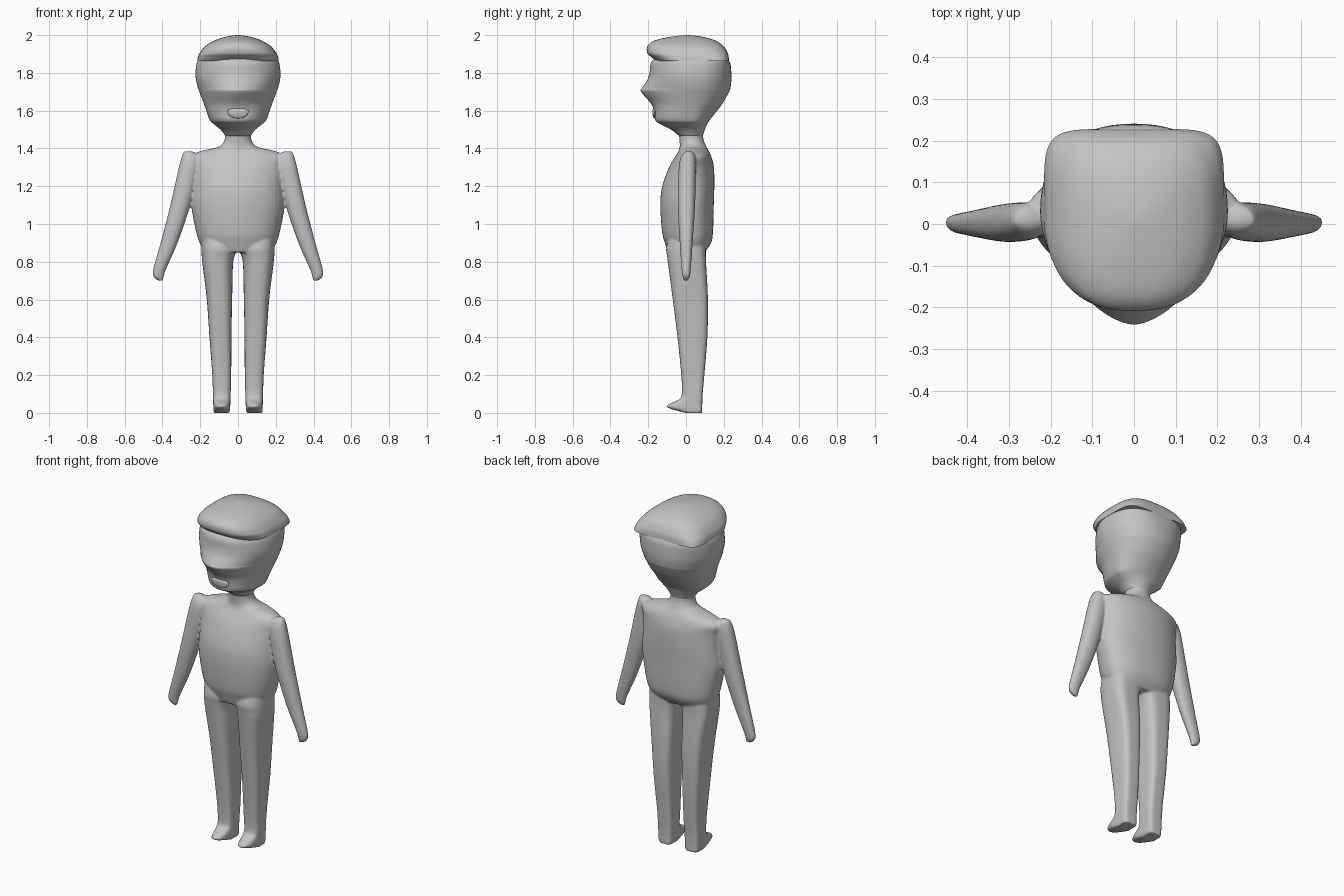
import bpy, bmesh, math

grey = bpy.data.materials.new("plain grey")
grey.diffuse_color = (0.55, 0.55, 0.55, 1)


def smooth_rows(rows, steps):
    # Catmull-Rom interpolation between section rows
    out = []
    for i in range(len(rows) - 1):
        a, b = rows[max(i - 1, 0)], rows[i]
        c, d = rows[i + 1], rows[min(i + 2, len(rows) - 1)]
        for s in range(steps):
            t = s / steps
            out.append([0.5 * (2 * q + (r - p) * t + (2 * p - 5 * q + 4 * r - w) * t * t
                               + (3 * q - p - 3 * r + w) * t ** 3)
                        for p, q, r, w in zip(a, b, c, d)])
    out.append(list(rows[-1]))
    return out


def loft(bm, rows, yc, side=1, steps=4, n=48):
    # row: height, centre x, half width, front y, back y, front squareness, back squareness
    rings = []
    for z, cx, hw, yf, yb, nf, nb in smooth_rows(rows, steps):
        mid = min(max(yc, yf + 0.2 * (yb - yf)), yb - 0.2 * (yb - yf))
        ring = []
        for k in range(n):
            a = 2 * math.pi * k / n
            c, s = math.cos(a), math.sin(a)
            e = 2 / (nb if s > 0 else nf)
            x = math.copysign(abs(c) ** e, c) * hw
            y = abs(s) ** e * ((yb - mid) if s > 0 else (yf - mid))
            ring.append(bm.verts.new((side * cx + x, mid + y, z)))
        rings.append(ring)
    for lo, hi in zip(rings, rings[1:]):
        for k in range(n):
            j = (k + 1) % n
            bm.faces.new((lo[k], lo[j], hi[j], hi[k]))
    bm.faces.new(rings[0])
    bm.faces.new(rings[-1])


def finish(bm, name, angle=40):
    bmesh.ops.recalc_face_normals(bm, faces=bm.faces)
    me = bpy.data.meshes.new(name)
    bm.to_mesh(me)
    bm.free()
    me.materials.append(grey)
    ob = bpy.data.objects.new(name, me)
    bpy.context.collection.objects.link(ob)
    bpy.ops.object.select_all(action='DESELECT')
    ob.select_set(True)
    bpy.context.view_layer.objects.active = ob
    bpy.ops.object.shade_smooth_by_angle(angle=math.radians(angle))
    return ob


# Body: torso with neck, arms and legs, fused into one skin
bm = bmesh.new()
loft(bm, [
    (0.85, 0, 0.175, -0.095, 0.10, 2.2, 2.5),
    (0.90, 0, 0.203, -0.112, 0.133, 2.2, 2.4),
    (0.96, 0, 0.222, -0.127, 0.143, 2.2, 2.3),
    (1.10, 0, 0.248, -0.136, 0.147, 2.1, 2.1),
    (1.20, 0, 0.243, -0.126, 0.15, 2.1, 2.1),
    (1.30, 0, 0.245, -0.09, 0.148, 2, 2),
    (1.355, 0, 0.255, -0.058, 0.135, 2, 2),
    (1.385, 0, 0.20, -0.04, 0.122, 2, 2),
    (1.41, 0, 0.10, -0.033, 0.108, 2, 2),
    (1.45, 0, 0.07, -0.035, 0.092, 2, 2),
    (1.49, 0, 0.072, -0.04, 0.09, 2, 2)], 0.03)
arm = [
    (0.70, 0.41, 0.014, -0.008, 0.01, 2, 2),
    (0.72, 0.42, 0.027, -0.018, 0.02, 2, 2),
    (0.76, 0.415, 0.034, -0.023, 0.025, 2, 2),
    (0.90, 0.365, 0.045, -0.033, 0.035, 2.2, 2.2),
    (1.10, 0.305, 0.053, -0.043, 0.048, 2.2, 2.2),
    (1.30, 0.260, 0.053, -0.038, 0.052, 2.2, 2.2),
    (1.365, 0.255, 0.04, -0.022, 0.047, 2, 2),
    (1.385, 0.265, 0.02, 0.0, 0.03, 2, 2)]
leg = [
    (0.0, 0.086, 0.042, 0.0, 0.085, 3, 5),
    (0.015, 0.086, 0.044, -0.06, 0.086, 2.6, 5),
    (0.03, 0.086, 0.045, -0.10, 0.086, 2.4, 5),
    (0.045, 0.086, 0.045, -0.093, 0.086, 2.4, 5),
    (0.07, 0.086, 0.046, -0.04, 0.087, 2.6, 5),
    (0.10, 0.086, 0.047, -0.022, 0.088, 2.6, 5),
    (0.20, 0.086, 0.05, -0.025, 0.097, 2.8, 4.5),
    (0.40, 0.093, 0.058, -0.045, 0.113, 2.8, 4),
    (0.60, 0.098, 0.067, -0.07, 0.116, 2.8, 4),
    (0.78, 0.107, 0.080, -0.094, 0.107, 2.6, 3.5),
    (0.83, 0.105, 0.087, -0.10, 0.105, 2.5, 3.2),
    (0.87, 0.10, 0.094, -0.105, 0.105, 2.4, 3),
    (0.93, 0.10, 0.095, -0.09, 0.10, 2.4, 3)]
for side in (1, -1):
    loft(bm, arm, 0.005, side)
    loft(bm, leg, 0.02, side)
body = finish(bm, "body")
mod = body.modifiers.new("fuse", 'REMESH')
mod.mode = 'VOXEL'
mod.voxel_size = 0.007
mod.use_smooth_shade = True
mod = body.modifiers.new("soften", 'SMOOTH')
mod.factor = 0.5
mod.iterations = 3

# Head: chin, mouth area, pointed nose and recessed eye line
bm = bmesh.new()
loft(bm, [
    (1.465, 0, 0.066, -0.035, 0.088, 2, 2),
    (1.50, 0, 0.092, -0.08, 0.10, 2, 2),
    (1.53, 0, 0.13, -0.138, 0.112, 2.1, 2),
    (1.55, 0, 0.15, -0.163, 0.125, 2.2, 2),
    (1.60, 0, 0.168, -0.17, 0.165, 2.1, 2),
    (1.64, 0, 0.182, -0.188, 0.195, 1.9, 2.1),
    (1.70, 0, 0.205, -0.238, 0.228, 1.7, 2.1),
    (1.72, 0, 0.212, -0.234, 0.235, 1.7, 2.1),
    (1.76, 0, 0.222, -0.206, 0.24, 1.9, 2.2),
    (1.80, 0, 0.225, -0.193, 0.24, 2.0, 2.3),
    (1.85, 0, 0.219, -0.187, 0.235, 2.0, 2.6),
    (1.88, 0, 0.205, -0.165, 0.218, 2.0, 3.0)], 0.03, n=64)
finish(bm, "head", 60)

# Cap of the skull: overhanging brow in front, square corners behind
bm = bmesh.new()
loft(bm, [
    (1.862, 0, 0.216, -0.155, 0.228, 2.6, 6),
    (1.885, 0, 0.212, -0.185, 0.226, 2.6, 5),
    (1.905, 0, 0.203, -0.205, 0.221, 2.6, 4.2),
    (1.94, 0, 0.176, -0.205, 0.20, 2.6, 3.4),
    (1.968, 0, 0.132, -0.175, 0.163, 2.5, 2.8),
    (1.985, 0, 0.088, -0.115, 0.115, 2.3, 2.4),
    (1.996, 0, 0.042, -0.045, 0.06, 2, 2),
    (2.0, 0, 0.004, 0.0, 0.012, 2, 2)], 0.02, n=64)
finish(bm, "skull_cap", 50)

# Mouth: shallow oval set into the face, flatter on top
bm = bmesh.new()
bmesh.ops.create_uvsphere(bm, u_segments=32, v_segments=16, radius=1)
for v in bm.verts:
    h = 0.02 if v.co.z > 0 else 0.036
    v.co = (v.co.x * 0.056, -0.166 + v.co.y * 0.012, 1.595 + v.co.z * h)
finish(bm, "mouth")
